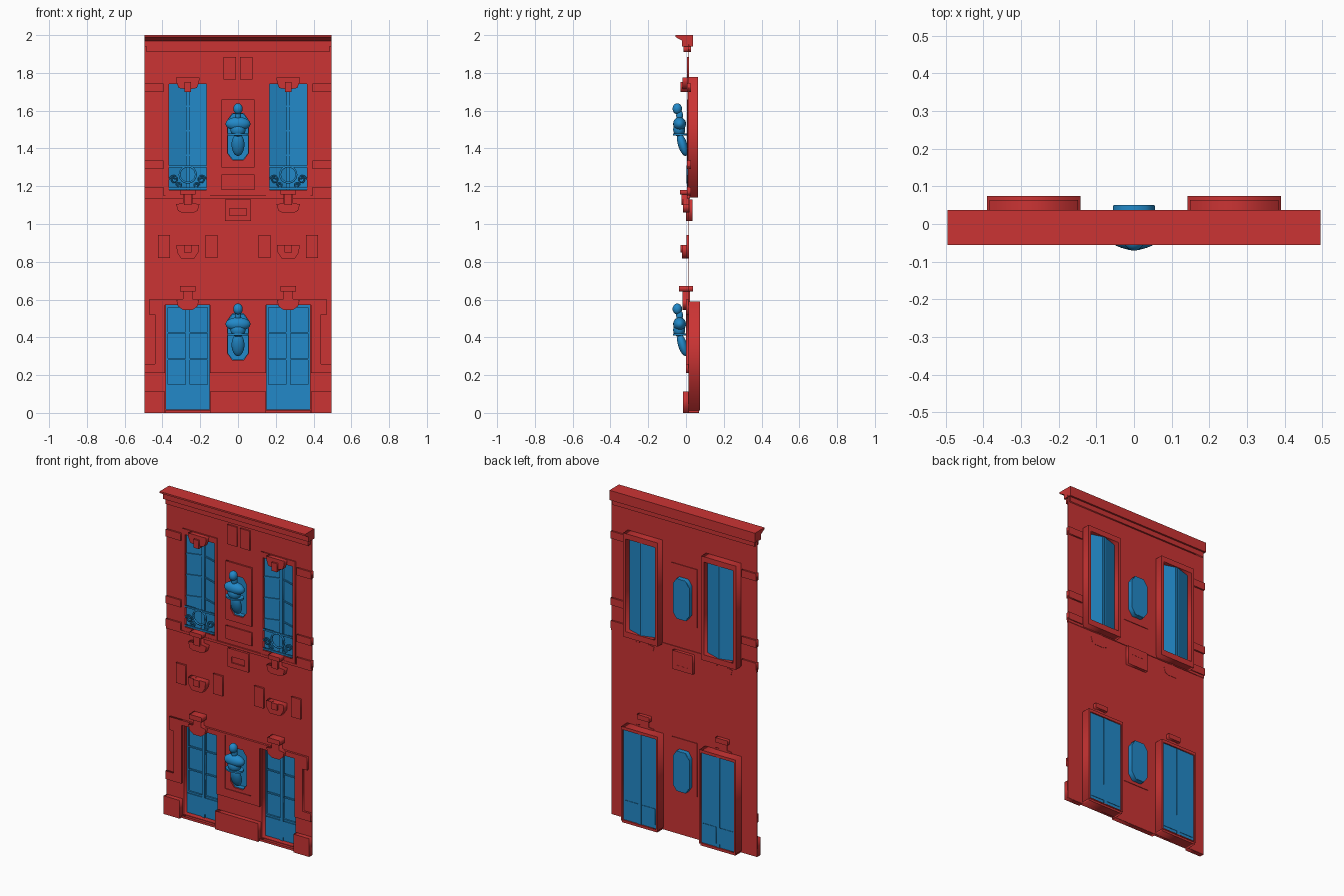
import bpy, bmesh, math
from mathutils import Matrix, Vector

cube = bpy.data.objects.get("Cube")
if cube:
    bpy.data.objects.remove(cube, do_unlink=True)


def material(name, rgb):
    m = bpy.data.materials.new(name)
    m.use_nodes = True
    m.diffuse_color = (*rgb, 1)
    m.node_tree.nodes["Principled BSDF"].inputs["Base Color"].default_value = (*rgb, 1)
    return m


RED = material("brick red", (0.6, 0.034, 0.034))
BLUE = material("clear blue", (0.016, 0.25, 0.58))


def add(name, data, mat):
    ob = bpy.data.objects.new(name, data)
    bpy.context.collection.objects.link(ob)
    data.materials.clear()
    data.materials.append(mat)
    return ob


def plate(name, loops, y0, y1, mat=RED):
    """Upright slab from (x, z) outlines; later outlines are holes."""
    cu = bpy.data.curves.new(name, 'CURVE')
    cu.dimensions, cu.fill_mode = '2D', 'BOTH'
    cu.extrude = (y1 - y0) / 2
    for loop in loops:
        sp = cu.splines.new('POLY')
        sp.points.add(len(loop) - 1)
        for p, (x, z) in zip(sp.points, loop):
            p.co = (x, z, 0, 1)
        sp.use_cyclic_u = True
    tmp = bpy.data.objects.new(name, cu)
    bpy.context.collection.objects.link(tmp)
    me = bpy.data.meshes.new_from_object(tmp.evaluated_get(bpy.context.evaluated_depsgraph_get()))
    bpy.data.objects.remove(tmp, do_unlink=True)
    me.transform(Matrix.Translation((0, (y0 + y1) / 2, 0)) @ Matrix.Rotation(math.pi / 2, 4, 'X'))
    return add(name, me, mat)


def prism(name, pts, vec, mat=RED):
    bm = bmesh.new()
    face = bm.faces.new([bm.verts.new(p) for p in pts])
    ext = bmesh.ops.extrude_face_region(bm, geom=[face], use_keep_orig=True)
    bmesh.ops.translate(bm, verts=[v for v in ext["geom"] if isinstance(v, bmesh.types.BMVert)], vec=vec)
    bmesh.ops.recalc_face_normals(bm, faces=bm.faces)
    me = bpy.data.meshes.new(name)
    bm.to_mesh(me)
    bm.free()
    return add(name, me, mat)


def rect(cx, hw, z0, z1):
    return [(cx - hw, z0), (cx + hw, z0), (cx + hw, z1), (cx - hw, z1)]


def sym(cx, half):
    """Mirror a half outline about x = cx."""
    return [(cx + x, z) for x, z in half] + [(cx - x, z) for x, z in reversed(half)]


def block(name, cx, hw, z0, z1, y0, y1, mat=RED):
    return plate(name, [rect(cx, hw, z0, z1)], y0, y1, mat)


def tube(name, pts, radius, mat):
    cu = bpy.data.curves.new(name, 'CURVE')
    cu.dimensions, cu.bevel_depth, cu.bevel_resolution = '3D', radius, 1
    sp = cu.splines.new('POLY')
    sp.points.add(len(pts) - 1)
    for p, co in zip(sp.points, pts):
        p.co = (*co, 1)
    return add(name, cu, mat)


CX = 0.266
FLOOR = 1.06      # drop from the upper statue to the lower one


def niche_outline(dz, grow=0):
    return sym(0, [(0.03 + grow, 1.585 - dz + grow), (0.055 + grow, 1.55 - dz),
                   (0.055 + grow, 1.375 - dz), (0.03 + grow, 1.34 - dz - grow)])


# Wall sheet with door, window and niche openings
holes = [niche_outline(0), niche_outline(FLOOR)]
for s in (-1, 1):
    holes += [rect(s * CX, 0.1, 1.18, 1.74), rect(s * CX, 0.119, 0.012, 0.57)]
plate("wall", [rect(0, 0.495, 0, 1.95)] + holes, 0.014, 0.016)

# Cornice
prism("cornice", [(-0.495, y, z) for y, z in
                  [(-0.056, 2), (0.037, 2), (0.037, 1.94), (-0.02, 1.94), (-0.02, 1.97), (-0.056, 1.99)]],
      (0.99, 0, 0))
block("cornice_band", 0, 0.485, 1.91, 1.94, -0.013, 0.026)

# Ground floor surround and plinth
half = [(0.47, 0.6), (0.47, 0.52), (0.44, 0.52), (0.44, 0.26), (0.495, 0.26), (0.495, 0.21),
        (0.386, 0.21), (0.386, 0.57), (0.148, 0.57), (0.148, 0.21)]
plate("ground_surround", [sym(0, half), rect(0, 0.088, 0.26, 0.59)], 0, 0.013)
block("plinth_centre", 0, 0.147, 0, 0.112, -0.015, 0.013)

# Upper string course and side bands
block("string_course", 0, 0.495, 1.135, 1.15, 0.006, 0.02)

for s, side in ((-1, "right"), (1, "left")):
    c = s * CX

    def nm(part):
        return side + "_" + part

    block(nm("plinth"), s * 0.441, 0.054, 0, 0.112, -0.015, 0.013)
    block(nm("threshold"), c, 0.119, 0, 0.014, 0, 0.07)
    for i, z in enumerate((1.7, 1.29, 1.15)):
        block(nm("side_band_%d" % i), s * 0.445, 0.05, z, z + 0.045, 0.004, 0.026)

    # Door: box frame, two leaves, rails and bottom panels
    plate(nm("door_frame"), [rect(c, 0.124, 0.012, 0.59), rect(c, 0.114, 0.018, 0.572)], 0.016, 0.074)
    block(nm("door_leaves"), c, 0.115, 0.017, 0.573, 0.058, 0.066, BLUE)
    for k in (-1, 1):
        lc = c + k * 0.058
        plate(nm("door_leaf_frame"), [rect(lc, 0.056, 0.018, 0.57), rect(lc, 0.047, 0.15, 0.558)],
              0.048, 0.058, BLUE)
        block(nm("door_panel"), lc, 0.05, 0.04, 0.14, 0.042, 0.048, BLUE)
        block(nm("door_back_panel"), lc, 0.046, 0.04, 0.14, 0.066, 0.069, BLUE)
        for z in (0.28, 0.42):
            block(nm("door_bar"), lc, 0.048, z, z + 0.008, 0.05, 0.058, BLUE)
    block(nm("door_post"), c, 0.01, 0.018, 0.57, 0.042, 0.07, BLUE)

    # Window: box frame and two leaves that meet towards the back
    plate(nm("window_frame"), [rect(c, 0.118, 1.14, 1.778), rect(c, 0.1, 1.175, 1.745)], 0.008, 0.064)
    leaves = [(-0.101, 0.022), (0, 0.054), (0.101, 0.022), (0.101, 0.028), (0, 0.06), (-0.101, 0.028)]
    prism(nm("window_leaves"), [(c + x, y, 1.174) for x, y in leaves], (0, 0, 0.572), BLUE)
    bars = [(x, y - 0.006 if i < 3 else y - 0.004) for i, (x, y) in enumerate(leaves)]
    for z in (1.36, 1.49, 1.62):
        prism(nm("window_bar"), [(c + x, y, z) for x, y in bars], (0, 0, 0.008), BLUE)
    block(nm("window_post"), c, 0.01, 1.175, 1.745, 0.04, 0.058, BLUE)

    # Railing: rails, ring and scrolls
    for z in (1.182, 1.3):
        block(nm("railing_rail"), c, 0.1, z, z + 0.01, 0.004, 0.014, BLUE)
    ring = [(c + 0.043 * math.sin(a * math.pi / 12), 0.008, 1.262 + 0.043 * math.cos(a * math.pi / 12))
            for a in range(25)]
    tube(nm("railing_ring"), ring, 0.006, BLUE)
    for k in (-1, 1):
        for x0, z0, r in ((0.073, 1.235, 0.024), (0.045, 1.205, 0.016)):
            scroll = [(c + k * (x0 + r * (1 - t / 26) * math.cos(t / 2)), 0.008,
                       z0 + r * (1 - t / 26) * math.sin(t / 2)) for t in range(20)]
            tube(nm("railing_scroll"), scroll, 0.004, BLUE)

    # Window keystone
    plate(nm("window_keystone"), [sym(c, [(0.062, 1.775), (0.06, 1.75), (0.048, 1.72), (0.02, 1.715)])],
          -0.018, 0.012)
    block(nm("window_key"), c, 0.018, 1.7, 1.752, -0.028, 0.01)

    # Sill bracket with shield
    block(nm("sill"), c, 0.04, 1.155, 1.18, -0.033, 0.012)
    plate(nm("sill_bracket"), [sym(c, [(0.025, 1.155), (0.025, 1.11), (0.062, 1.105),
                                       (0.052, 1.07), (0.03, 1.06)])], -0.016, 0.018)
    block(nm("sill_key"), c, 0.02, 1.1, 1.155, -0.024, 0)

    # Middle band ornaments
    plate(nm("middle_shield"), [sym(c, [(0.06, 0.89), (0.057, 0.85), (0.035, 0.817)])], -0.022, 0.013)
    block(nm("middle_key"), c, 0.02, 0.85, 0.89, -0.03, 0)
    for k in (-1, 1):
        block(nm("middle_panel"), c + k * 0.126, 0.032, 0.82, 0.943, 0.002, 0.013)

    # Door keystone with cap
    block(nm("door_cap"), c, 0.042, 0.643, 0.672, -0.036, 0.038)
    plate(nm("door_keystone"), [sym(c, [(0.026, 0.643), (0.026, 0.602), (0.06, 0.598),
                                        (0.052, 0.565), (0.025, 0.545)])], -0.018, 0.02)

    # Panel of the pair below the cornice
    block(nm("top_panel"), s * 0.044, 0.033, 1.765, 1.885, 0.004, 0.013)

# Central panels
block("central_panel", 0, 0.088, 1.18, 1.262, 0.005, 0.013)
plate("name_panel", [rect(0, 0.07, 1.015, 1.13), rect(0, 0.045, 1.045, 1.082)], 0, 0.035)
block("name_panel_back", 0, 0.046, 1.044, 1.083, 0.008, 0.034)


# Statues in niches
def statue(name, dz):
    bm = bmesh.new()
    parts = [((0, -0.046, 1.61), (0.025, 0.025, 0.029), 0),       # head
             ((0, -0.034, 1.575), (0.017, 0.018, 0.03), 0),       # neck
             ((0, -0.034, 1.53), (0.066, 0.034, 0.036), 0),       # shoulders
             ((0, -0.036, 1.5), (0.04, 0.032, 0.038), 0),         # chest
             ((0, -0.018, 1.42), (0.034, 0.024, 0.062), 0.3)]     # bracket
    for loc, size, tilt in parts:
        mat = (Matrix.Translation(Vector(loc) - Vector((0, 0, dz))) @ Matrix.Rotation(tilt, 4, 'X')
               @ Matrix.Diagonal((*size, 1)))
        bmesh.ops.create_uvsphere(bm, u_segments=24, v_segments=14, radius=1, matrix=mat)
    bmesh.ops.create_cone(bm, cap_ends=True, segments=24, radius1=1, radius2=1, depth=1,
                          matrix=Matrix.Translation((0, -0.032, 1.474 - dz))
                          @ Matrix.Diagonal((0.056, 0.038, 0.01, 1)))
    me = bpy.data.meshes.new(name)
    bm.to_mesh(me)
    bm.free()
    ob = add(name, me, BLUE)
    bpy.ops.object.select_all(action='DESELECT')
    ob.select_set(True)
    bpy.context.view_layer.objects.active = ob
    bpy.ops.object.shade_smooth_by_angle(angle=math.radians(40))


for level, dz in (("upper", 0), ("lower", FLOOR)):
    plate(level + "_niche_panel", [rect(0, 0.088, 1.3 - dz * 0.981, 1.66 - dz * 1.009),
                                   niche_outline(dz)], 0.004, 0.02)
    plate(level + "_niche_side", [niche_outline(dz, 0.001), niche_outline(dz, -0.003)], 0.012, 0.048, BLUE)
    plate(level + "_niche_back", [niche_outline(dz)], 0.042, 0.05, BLUE)
    statue(level + "_statue", dz)
